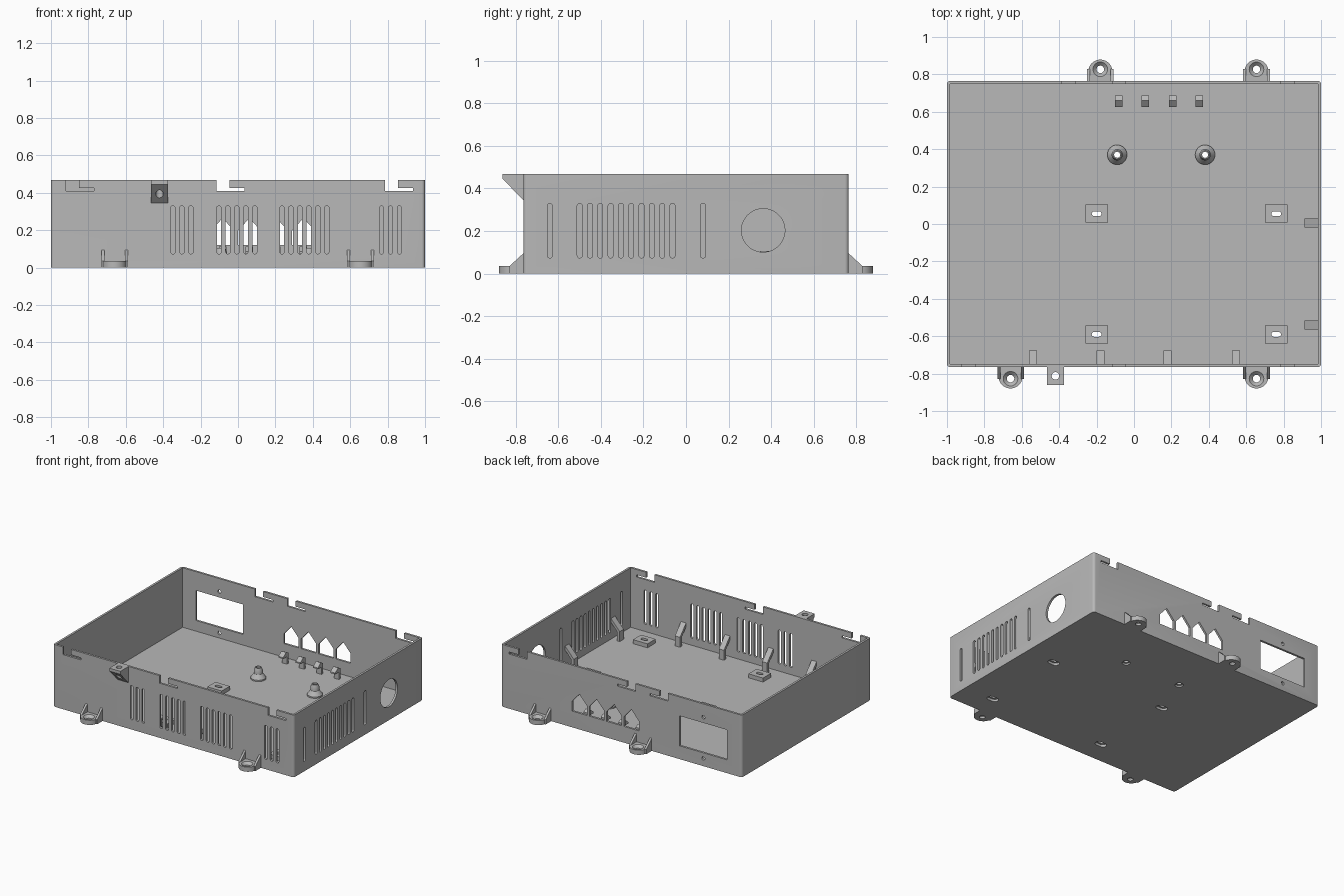
import bpy, bmesh, math

cube = bpy.data.objects.get("Cube")
if cube:
    bpy.data.objects.remove(cube, do_unlink=True)

grey = bpy.data.materials.new("plain_grey")
grey.use_nodes = True
grey.diffuse_color = (0.48, 0.48, 0.48, 1)
grey.node_tree.nodes["Principled BSDF"].inputs["Base Color"].default_value = (0.48, 0.48, 0.48, 1)

W, D, H = 1.0, 0.765, 0.467      # half width, half depth, height
T, FLOOR = 0.016, 0.02           # wall and floor thickness


def add_prism(bm, pts, axis, lo, hi):
    """Extrude a 2D outline along an axis (0=x, 1=y, 2=z)."""
    def place(p, h):
        c = list(p)
        c.insert(axis, h)
        return bm.verts.new(c)
    a = [place(p, lo) for p in pts]
    b = [place(p, hi) for p in pts]
    faces = [bm.faces.new(a), bm.faces.new(b[::-1])]
    for i in range(len(a)):
        j = (i + 1) % len(a)
        faces.append(bm.faces.new((a[j], a[i], b[i], b[j])))
    bmesh.ops.recalc_face_normals(bm, faces=faces)


def add_lathe(bm, profile, x, y, n=32):
    """Revolve a closed (radius, z) outline around a vertical axis."""
    rings = []
    for k in range(n):
        t = 2 * math.pi * k / n
        rings.append([bm.verts.new((x + r * math.cos(t), y + r * math.sin(t), z)) for r, z in profile])
    faces = []
    for k in range(n):
        a, b = rings[k], rings[(k + 1) % n]
        for i in range(len(profile)):
            j = (i + 1) % len(profile)
            faces.append(bm.faces.new((a[i], b[i], b[j], a[j])))
    bmesh.ops.recalc_face_normals(bm, faces=faces)


def finish(name, bm):
    mesh = bpy.data.meshes.new(name)
    bm.to_mesh(mesh)
    bm.free()
    mesh.materials.append(grey)
    ob = bpy.data.objects.new(name, mesh)
    bpy.context.collection.objects.link(ob)
    return ob


def build(name, *prisms):
    bm = bmesh.new()
    for p in prisms:
        add_prism(bm, *p)
    return finish(name, bm)


def activate(ob):
    bpy.ops.object.select_all(action='DESELECT')
    ob.select_set(True)
    bpy.context.view_layer.objects.active = ob


def cut(ob, cutter):
    cutter.hide_render = True
    mod = ob.modifiers.new("cut", 'BOOLEAN')
    mod.operation, mod.solver, mod.object = 'DIFFERENCE', 'EXACT', cutter
    activate(ob)
    bpy.ops.object.modifier_apply(modifier=mod.name)
    bpy.data.objects.remove(cutter, do_unlink=True)


def smooth(ob):
    activate(ob)
    bpy.ops.object.shade_smooth_by_angle(angle=math.radians(30))


def rect(x0, y0, x1, y1):
    return [(x0, y0), (x1, y0), (x1, y1), (x0, y1)]


def arc(cx, cy, r, a0, a1, n):
    return [(cx + r * math.cos(math.radians(a0 + (a1 - a0) * i / n)),
             cy + r * math.sin(math.radians(a0 + (a1 - a0) * i / n))) for i in range(n + 1)]


def circle(cx, cy, r, n=32):
    return arc(cx, cy, r, 0, 360, n)[:-1]


def vent(c):
    r = 0.0115
    return arc(c, 0.33 - r, r, 0, 180, 8) + arc(c, 0.073 + r, r, 180, 360, 8)


def oval(x, y, half, r):
    return arc(x + half, y, r, -90, 90, 8) + arc(x - half, y, r, 90, 270, 8)


def notch(x):
    return [(x, 0.5), (x, 0.41), (x + 0.15, 0.41), (x + 0.15, 0.426), (x + 0.07, 0.426), (x + 0.07, 0.5)]


pads = [(x, y) for x in (-0.2, 0.76) for y in (0.055, -0.59)]
posts = [(-0.09, 0.37), (0.38, 0.37)]
ports = [-0.082, 0.061, 0.206, 0.35]

# Open box with rounded corners
c = 0.018
outline = (arc(W - c, D - c, c, 0, 90, 5) + arc(c - W, D - c, c, 90, 180, 5)
           + arc(c - W, c - D, c, 180, 270, 5) + arc(W - c, c - D, c, 270, 360, 5))
box = build("case", (outline, 2, 0, H))
cut(box, build("cavity", (rect(T - W, T - D, W - T, D - T), 2, FLOOR, 1)))

# Openings in the walls and the floor
holes = []
front, back, side = (1, -D - 0.03, -D + 0.03), (1, D - 0.03, D + 0.03), (0, W - 0.03, W + 0.03)
for first, count in ((-0.348, 3), (-0.102, 5), (0.235, 6), (0.767, 3)):
    holes += [(vent(first + 0.048 * i), *front) for i in range(count)]
holes += [(vent(y), *side) for y in [-0.64, 0.08] + [-0.5 + 0.0485 * i for i in range(10)]]
holes.append((circle(0.363, 0.203, 0.102, 48), *side))
holes += [(notch(x), *front) for x in (-0.92, -0.115, 0.785)]
holes += [(notch(x), *back) for x in (-0.385, -0.115, 0.785)]
for x in ports:
    h = 0.062
    holes.append(([(x - h, 0.122), (x + h, 0.122), (x + h, 0.195), (x, 0.265), (x - h, 0.195)], *back))
holes.append((rect(-0.875, 0.1, -0.483, 0.325), *back))
holes += [(circle(-0.68, z, 0.013, 16), *back) for z in (0.058, 0.368)]
holes += [(oval(x, y, 0.018, 0.026), 2, -0.05, 0.05) for x, y in pads]
holes += [(circle(x, y, 0.028), 2, -0.05, 0.05) for x, y in posts]
cut(box, build("openings", *holes))
smooth(box)

# Slotted floor pads
for i, (x, y) in enumerate(pads):
    pad = build(f"floor_pad_{i + 1}", (rect(x - 0.06, y - 0.048, x + 0.06, y + 0.048), 2, FLOOR - 0.002, 0.05))
    cut(pad, build("pad_slot", (oval(x, y, 0.013, 0.013), 2, 0, 0.1)))

# Hollow flared standoffs
for i, (x, y) in enumerate(posts):
    bm = bmesh.new()
    add_lathe(bm, [(0.016, 0.012), (0.053, 0.012), (0.053, 0.03), (0.03, 0.062),
                   (0.03, 0.085), (0.022, 0.105), (0.016, 0.105)], x, y)
    smooth(finish(f"standoff_{i + 1}", bm))

# Small hooked clips by the rear ports
for i, x in enumerate(ports):
    hook = [(0.668, FLOOR - 0.002), (0.688, FLOOR - 0.002), (0.688, 0.098), (0.66, 0.112),
            (0.625, 0.085), (0.625, 0.075), (0.668, 0.075)]
    build(f"rear_clip_{i + 1}", (hook, 0, x - 0.02, x + 0.02))


# Bent braces leaning on the walls, d measured from the inner wall face
def brace(sign, wall):
    shape = [(0.05, FLOOR - 0.002), (0.072, FLOOR - 0.002), (0.072, 0.095), (0, 0.175), (0, 0.145), (0.05, 0.088)]
    return [(wall + sign * d, z) for d, z in shape]


for i, x in enumerate((-0.54, -0.18, 0.18, 0.545)):
    build(f"front_brace_{i + 1}", (brace(1, T - D), 0, x - 0.021, x + 0.021))
for i, y in enumerate((0.005, -0.54)):
    build(f"side_brace_{i + 1}", (brace(-1, W - T), 1, y - 0.024, y + 0.024))

# Mounting ears with gussets and countersunk holes
for i, (x, s) in enumerate(((-0.66, -1), (0.655, -1), (-0.18, 1), (0.655, 1))):
    tip = [(px, s * py) for px, py in arc(x, 0.815, 0.064, 0, 180, 20)]
    ear = build(f"mounting_ear_{i + 1}",
                (tip + [(x - 0.064, s * (D - 0.005)), (x + 0.064, s * (D - 0.005))], 2, 0, 0.035))
    bm = bmesh.new()
    add_prism(bm, circle(x, s * 0.827, 0.02), 2, -0.01, 0.05)
    cut(ear, finish("ear_hole", bm))
    bm = bmesh.new()
    sink = bmesh.ops.create_cone(bm, cap_ends=True, segments=32, radius1=0.016, radius2=0.044, depth=0.028)
    bmesh.ops.translate(bm, verts=sink["verts"], vec=(x, s * 0.827, 0.026))
    cut(ear, finish("ear_sink", bm))
    smooth(ear)
    web = [(s * (D - 0.005), 0), (s * 0.83, 0), (s * 0.83, 0.035), (s * D, 0.095), (s * (D - 0.005), 0.095)]
    build(f"ear_gussets_{i + 1}", *[(web, 0, x + o - 0.008, x + o + 0.008) for o in (-0.063, 0.063)])

# Wedge shaped screw tab at the top of the front wall
tab = build("front_screw_tab",
            ([(-D + 0.005, H), (-0.862, H), (-0.862, 0.445), (-D, 0.345), (-D + 0.005, 0.345)], 0, -0.466, -0.374))
cut(tab, build("tab_hole", (circle(-0.42, -0.812, 0.02), 2, 0.3, 0.5)))
smooth(tab)
